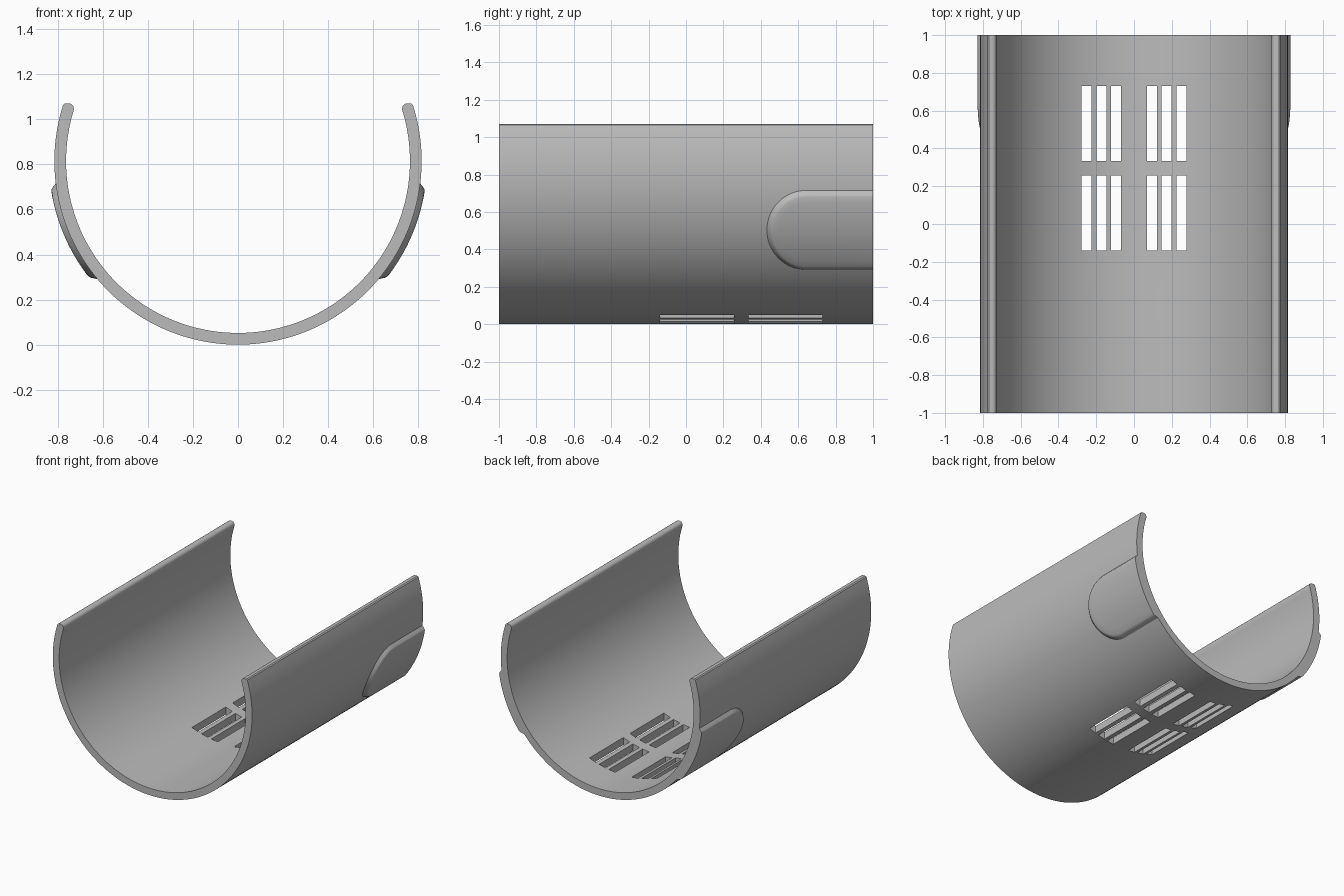
import bpy, bmesh
from math import sin, cos, asin, pi, radians

OUTER, INNER, ZC = 0.815, 0.763, 0.815   # shell radii and axis height
TIP = 1.07                               # height of the rims

old = bpy.data.objects.get("Cube")
if old:
    bpy.data.objects.remove(old, do_unlink=True)

grey = bpy.data.materials.new("plain grey")
grey.use_nodes = True
colour = (0.5, 0.5, 0.5, 1)
grey.diffuse_color = colour
grey.node_tree.nodes["Principled BSDF"].inputs["Base Color"].default_value = colour


def make_object(name, bm):
    bmesh.ops.recalc_face_normals(bm, faces=bm.faces)
    mesh = bpy.data.meshes.new(name)
    bm.to_mesh(mesh)
    bm.free()
    mesh.materials.append(grey)
    ob = bpy.data.objects.new(name, mesh)
    bpy.context.collection.objects.link(ob)
    return ob


def select(ob):
    bpy.ops.object.select_all(action='DESELECT')
    ob.select_set(True)
    bpy.context.view_layer.objects.active = ob


def smooth(ob):
    select(ob)
    bpy.ops.object.shade_smooth_by_angle(angle=radians(35))


def arc(radius, top, steps=96):
    """Arc through the bottom, from the right rim to the left rim."""
    a = asin((top - ZC) / radius)
    return [(radius * cos(t), ZC + radius * sin(t))
            for t in (a - (pi + 2 * a) * i / steps for i in range(steps + 1))]


# Shell: open C profile with rims rounded on the inside
rim = [(0.768, TIP), (0.745, TIP), (0.737, 1.066), (0.731, 1.058)]
profile = arc(OUTER, TIP - 0.006)
profile += [(-x, z) for x, z in rim]
profile += arc(INNER, 1.045)[::-1]
profile += rim[::-1]
bm = bmesh.new()
front = [bm.verts.new((x, -1, z)) for x, z in profile]
back = [bm.verts.new((x, 1, z)) for x, z in profile]
n = len(profile)
for i in range(n):
    j = (i + 1) % n
    bm.faces.new((front[i], front[j], back[j], back[i]))
bm.faces.new(front)
bm.faces.new(back[::-1])
shell = make_object("shell", bm)

# Ventilation slots cut through the floor: two rows of two groups of three
bm = bmesh.new()
for side in (-1, 1):
    for x in (0.094, 0.173, 0.252):
        for y in (0.058, 0.532):
            box = bmesh.ops.create_cube(bm, size=1)["verts"]
            bmesh.ops.scale(bm, vec=(0.053, 0.395, 0.4), verts=box)
            bmesh.ops.translate(bm, vec=(side * x, y, 0.05), verts=box)
cutter = make_object("slot_cutter", bm)
cutter.hide_render = True
cut = shell.modifiers.new("slots", 'BOOLEAN')
cut.object = cutter
cut.operation = 'DIFFERENCE'
cut.solver = 'EXACT'
select(shell)
bpy.ops.object.modifier_apply(modifier=cut.name)
bpy.data.objects.remove(cutter, do_unlink=True)
smooth(shell)


# Raised side pads: round-ended plates wrapped on the shell, open to the back
def side_pad(name, side):
    cy, cz, r = 0.645, 0.503, 0.215
    rows = [(0, -0.002), (0.006, 0.003), (0.02, 0.018), (0.026, 0.022), (0.034, 0.024)]
    rows += [(r * k, 0.024) for k in (0.3, 0.45, 0.6, 0.75, 0.9, 1)]
    bm = bmesh.new()
    rings = []
    for inset, rise in rows:
        q = r - inset
        outline = [(1, cz + q)]
        outline += [(cy - q * sin(pi * i / 32), cz + q * cos(pi * i / 32))
                    for i in range(33)]
        outline += [(1, cz - q)]
        ring = []
        for y, z in outline:
            t = asin((z - ZC) / OUTER)
            rad = OUTER + rise
            ring.append(bm.verts.new((side * rad * cos(t), y, ZC + rad * sin(t))))
        rings.append(ring)
    for a, b in zip(rings, rings[1:]):
        for i in range(len(a) - 1):
            bm.faces.new((a[i], a[i + 1], b[i + 1], b[i]))
    bmesh.ops.remove_doubles(bm, verts=bm.verts, dist=0.00001)
    # Back end cap, following the shell curve underneath
    tops = sorted((v for v in bm.verts if v.co.y > 0.999), key=lambda v: v.co.z)
    lows = [tops[0]]
    for v in tops[1:-1]:
        t = asin((v.co.z - ZC) / (OUTER + 0.024))
        rad = OUTER - 0.002
        lows.append(bm.verts.new((side * rad * cos(t), 1, ZC + rad * sin(t))))
    lows.append(tops[-1])
    for i in range(len(tops) - 1):
        quad = [lows[i], lows[i + 1], tops[i + 1], tops[i]]
        bm.faces.new(list(dict.fromkeys(quad)))
    smooth(make_object(name, bm))


side_pad("left_pad", 1)
side_pad("right_pad", -1)
